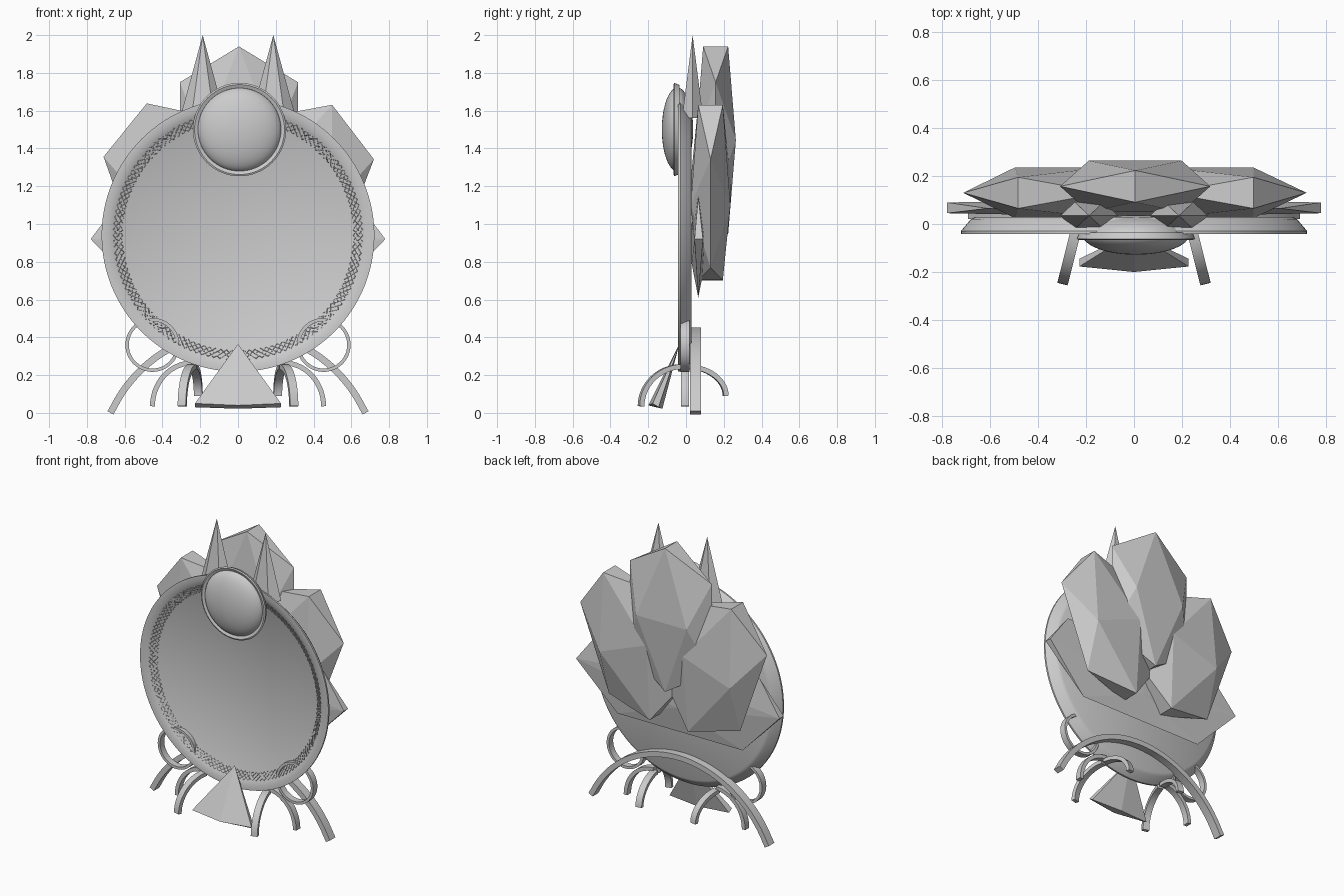
import bpy, bmesh
from math import sin, cos, pi, radians, sqrt
from mathutils import Vector

if "Cube" in bpy.data.objects:
    bpy.data.objects.remove(bpy.data.objects["Cube"])


def add(name, bm, smooth=False):
    bmesh.ops.recalc_face_normals(bm, faces=bm.faces[:])
    me = bpy.data.meshes.new(name)
    bm.to_mesh(me)
    bm.free()
    ob = bpy.data.objects.new(name, me)
    bpy.context.collection.objects.link(ob)
    if smooth:
        bpy.ops.object.select_all(action='DESELECT')
        ob.select_set(True)
        bpy.context.view_layer.objects.active = ob
        bpy.ops.object.shade_smooth_by_angle(angle=radians(30))
    return ob


def hull(name, pts):
    bm = bmesh.new()
    for p in pts:
        bm.verts.new(p)
    bmesh.ops.convex_hull(bm, input=bm.verts[:])
    return add(name, bm)


def crystal(name, center, half, tilt=0):
    """Stretched icosahedron, turned by tilt degrees around y."""
    g = (1 + sqrt(5)) / 2
    pts = []
    for a in (-1, 1):
        for b in (-1 / g, 1 / g):
            pts += [(0, b, a), (b, a, 0), (a, 0, b)]
    t = radians(tilt)
    out = []
    for p in pts:
        x, y, z = (p[i] * half[i] for i in range(3))
        out.append(Vector(center) + Vector((x * cos(t) + z * sin(t), y, z * cos(t) - x * sin(t))))
    return hull(name, out)


def lathe(name, profile, cx, cz, n=96, closed=False):
    """Turn (radius, y) points around an axis parallel to y."""
    bm = bmesh.new()
    rings = []
    for r, y in profile:
        if r == 0:
            rings.append([bm.verts.new((cx, y, cz))] * n)
        else:
            rings.append([bm.verts.new((cx + r * cos(2 * pi * i / n), y, cz + r * sin(2 * pi * i / n)))
                          for i in range(n)])
    pairs = list(zip(rings, rings[1:])) + ([(rings[-1], rings[0])] if closed else [])
    for a, b in pairs:
        for i in range(n):
            j = (i + 1) % n
            bm.faces.new(list(dict.fromkeys((a[i], a[j], b[j], b[i]))))
    return add(name, bm, True)


def sweep(name, path, side, width, depth):
    """Rectangular bar along a path; side is the fixed depth direction."""
    bm = bmesh.new()
    path = [Vector(p) for p in path]
    side = Vector(side).normalized()
    secs = []
    for i, p in enumerate(path):
        t = (path[min(i + 1, len(path) - 1)] - path[max(i - 1, 0)]).normalized()
        n = t.cross(side).normalized() * width / 2
        s = side * depth / 2
        secs.append([bm.verts.new(p + q) for q in (n + s, n - s, -n - s, -n + s)])
    for a, b in zip(secs, secs[1:]):
        for i in range(4):
            j = (i + 1) % 4
            bm.faces.new((a[i], a[j], b[j], b[i]))
    bm.faces.new(secs[0])
    bm.faces.new(secs[-1])
    return add(name, bm, True)


def quarter(top, foot, n=14):
    """Quarter ellipse leaving top level and reaching foot vertically."""
    a, b = Vector(top), Vector(foot)
    pts = []
    for i in range(n + 1):
        t = pi / 2 * i / n
        p = a.lerp(b, sin(t))
        p.z = b.z + (a.z - b.z) * cos(t)
        pts.append(p)
    return pts


CZ = 0.94

# Dished main body with flared rim
lathe("main_dish", [(0, .03), (.66, .03), (.68, .02), (.722, -.03), (.722, -.042),
                    (.69, -.042), (.66, -.03), (.605, 0), (0, 0)], 0, CZ, 128)

# Fine diamond lattice inside the rim
cu = bpy.data.curves.new("rim_lattice", 'CURVE')
cu.dimensions = '3D'
cu.bevel_depth = .0018
cu.bevel_resolution = 0
N = 128
for r0, r1 in ((.61, .635), (.635, .66)):
    for phase in (0, 1):
        sp = cu.splines.new('POLY')
        sp.points.add(N - 1)
        sp.use_cyclic_u = True
        for i in range(N):
            r = r0 if (i + phase) % 2 else r1
            a = 2 * pi * i / N
            sp.points[i].co = (r * cos(a), -.003 - (r - .605) * .55, CZ + r * sin(a), 1)
bpy.context.collection.objects.link(bpy.data.objects.new("rim_lattice", cu))

# Domed cabochon and its bezel
dome = [(.222 * sin(pi * i / 24), -.045 - .083 * cos(pi * i / 24)) for i in range(25)]
dome[0], dome[-1] = (0, -.128), (0, .038)
lathe("dome", dome, .008, 1.5, 64)
lathe("dome_bezel", [(.215, -.035), (.22, -.058), (.238, -.066), (.247, -.062), (.236, -.035)],
      .008, 1.5, 64, True)

# Back crystals
crystal("crystal_center", (.005, .157, 1.443), (.313, .107, .497))
crystal("crystal_right", (.32, .13, 1.167), (.31, .105, .497), 21)
crystal("crystal_left", (-.317, .13, 1.17), (.31, .105, .497), -19.5)

# Wide flat crystal lying across the back
flat = []
for s in (-1, 1):
    flat += [(s * .78, .045, .92), (s * .78, .09, .92), (s * .48, .065, .61), (s * .61, .065, 1.145)]
flat += [(0, y, z) for y in (.03, .1) for z in (.79, 1.0)]
hull("crystal_wide", flat)

# Pointed ears
for s, nm in ((-1, "left"), (1, "right")):
    base = [(s * .187 + .12 * cos(pi * i / 3), .035 + .065 * sin(pi * i / 3), 1.56) for i in range(6)]
    hull("ear_" + nm, base + [(s * .187, .035, 2.0)])

# Big rear support arch
R, zc = .735, -.296
a0 = .405
arc = [a0 + (pi - 2 * a0) * i / 40 for i in range(41)]
arch = [(R * cos(a), .05, zc + R * sin(a)) for a in arc]
k = .435 / max(p[2] for p in arch)
arch = [(x, y, max(z * k, 0)) for x, y, z in arch]
sweep("rear_arch", arch, (0, 1, 0), .036, .06)

# Hoops and curved legs on both sides
for s, nm in ((-1, "left"), (1, "right")):
    lathe("hoop_" + nm, [(.125, -.028), (.143, -.028), (.143, .018), (.125, .018)],
          s * .453, .36, 48, True)
    sweep("side_leg_" + nm, quarter((s * .24, -.005, .265), (s * .453, -.005, .035)),
          (0, 1, 0), .026, .044)
    sweep("front_leg_" + nm, quarter((s * .24, -.02, .245), (s * .295, -.238, .035)),
          (1, s * .25, 0), .026, .044)
    sweep("back_leg_" + nm, quarter((s * .24, 0, .245), (s * .21, .21, .09)),
          (1, s * .15, 0), .026, .044)

# Leaning front wedge
wedge = [(0, -.035, .365), (0, -.2, .04), (0, -.125, .022)]
for s in (-1, 1):
    wedge += [(s * .228, -.177, .05), (s * .228, -.145, .03)]
hull("front_wedge", wedge)
